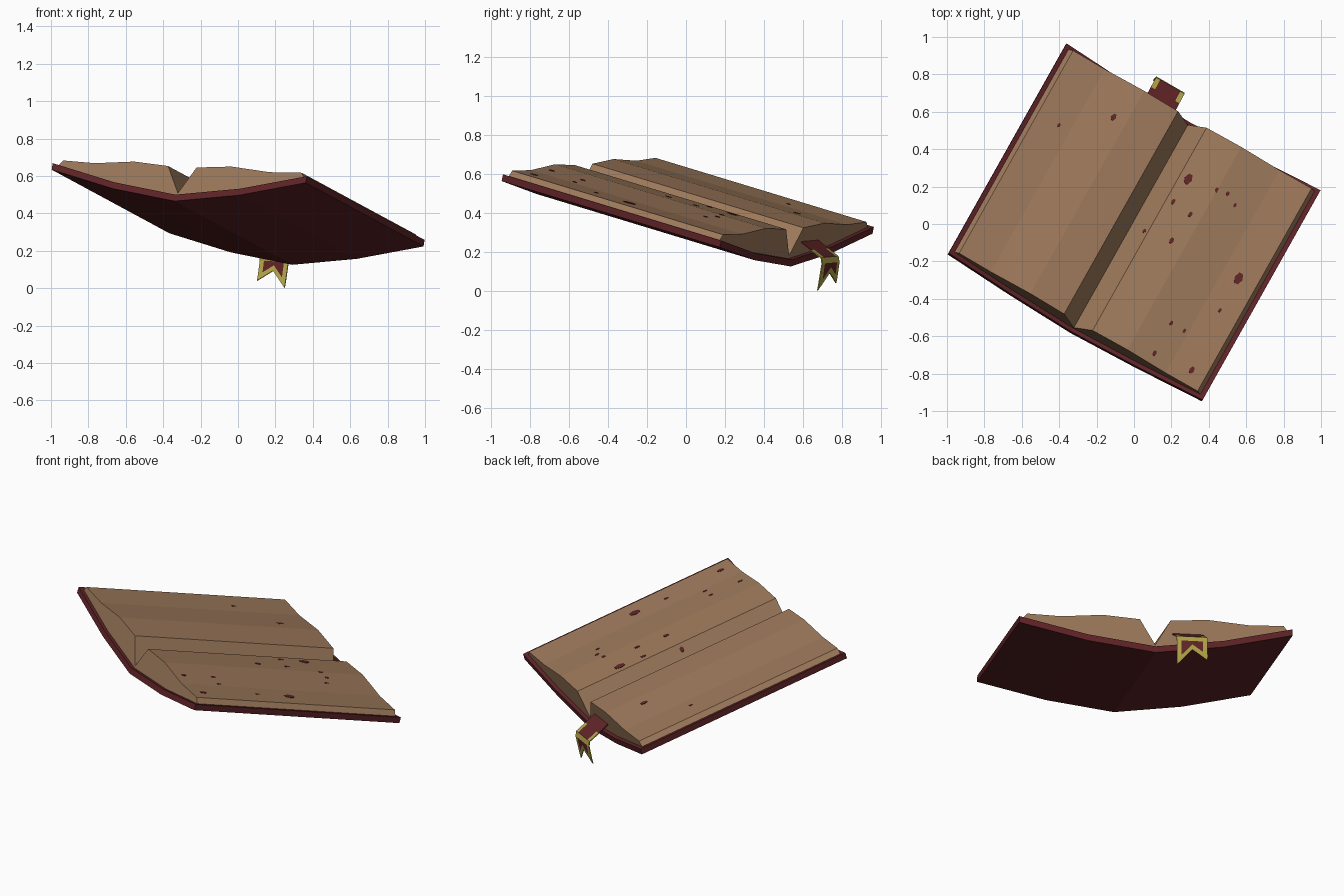
import bpy, bmesh, math
from mathutils import Vector, Matrix

if "Cube" in bpy.data.objects:
    bpy.data.objects.remove(bpy.data.objects["Cube"])

# Book frame: U across the spread, V along the spine, W out of the pages
O = Vector((-0.3175, -0.555, 0.5985))
V = Vector((0.474, 0.843, -0.256)).normalized()
U = Vector((0.864, -0.502, -0.044))
U = (U - V * U.dot(V)).normalized()
W = U.cross(V)
DEPTH = 1.33


def at(u, v, w):
    return O + U * u + V * v + W * w


def material(name, rgb):
    m = bpy.data.materials.new(name)
    m.diffuse_color = (*rgb, 1)
    m.use_nodes = True
    m.node_tree.nodes["Principled BSDF"].inputs["Base Color"].default_value = m.diffuse_color
    return m


PAPER = material("paper_tan", (0.335, 0.190, 0.104))
RED = material("leather_red", (0.115, 0.017, 0.020))
GOLD = material("trim_gold", (0.44, 0.37, 0.065))


def finish(name, bm, mats):
    bmesh.ops.recalc_face_normals(bm, faces=bm.faces[:])
    me = bpy.data.meshes.new(name)
    bm.to_mesh(me)
    bm.free()
    for m in mats:
        me.materials.append(m)
    ob = bpy.data.objects.new(name, me)
    bpy.context.collection.objects.link(ob)
    return ob


def prism(name, profile, v0, v1, mat):
    """Extrude a closed (u, w) profile along the spine."""
    bm = bmesh.new()
    a, b = ([bm.verts.new(at(u, v, w)) for u, w in profile] for v in (v0, v1))
    bm.faces.new(a)
    bm.faces.new(b)
    for i in range(len(a)):
        j = (i + 1) % len(a)
        bm.faces.new((a[i], a[j], b[j], b[i]))
    return finish(name, bm, [mat])


def mirrored(half):
    """Half profile starting at the spine (u = 0) -> full left-to-right line."""
    return [(-u, w) for u, w in reversed(half[1:])] + half


# Cover: bowed slab, two panels per side
under = [(0, -0.138), (0.39, -0.087), (0.785, 0.0)]
T = 0.036
prism("cover", mirrored(under) +
      list(reversed(mirrored([(u, w + T) for u, w in under]))), 0, DEPTH, RED)

# Page block: two wavy halves with a deep gutter
page = [(0, -0.088), (0.088, 0.058), (0.30, 0.073), (0.54, 0.053),
        (0.737, 0.059), (0.762, 0.028)]
seat = [(0, -0.106), (0.39, -0.055), (0.76, 0.026)]
prism("pages", mirrored(page) + list(reversed(mirrored(seat))),
      0.022, DEPTH - 0.022, PAPER)

# Ribbon bookmark: leaves the page ends, folds over and hangs with a forked tail
uc, hw, border = -0.186, 0.088, 0.026
cols = [-hw, -hw + border, 0, hw - border, hw]
path = [(1.27, -0.004), (1.375, -0.045), (1.44, -0.068), (1.452, -0.095)]


def tip(c):
    return -0.221 - 0.016 * c / hw + 0.075 * (1 - abs(c) / hw)


bm = bmesh.new()
rows = [[bm.verts.new(at(uc + c, v, w)) for c in cols] for v, w in path]
for lift in (0.03, 0):
    rows.append([bm.verts.new(at(uc + c, 1.458, tip(c) + lift)) for c in cols])
for r in range(len(rows) - 1):
    for c in range(4):
        f = bm.faces.new((rows[r][c], rows[r][c + 1], rows[r + 1][c + 1], rows[r + 1][c]))
        gold = r > 0 and (c in (0, 3) or r in (2, 4))
        f.material_index = int(gold)
ribbon = finish("ribbon_bookmark", bm, [RED, GOLD])
sol = ribbon.modifiers.new("thickness", 'SOLIDIFY')
sol.thickness = 0.006
sol.offset = 0

# Red blots on the paper: (top-view x, y, radius)
blots = [(.29, .24, .028), (.56, -.29, .03), (.20, -.09, .016), (.31, -.78, .018),
         (-.11, .57, .018), (.21, .12, .014), (.30, .05, .014), (.44, .18, .012),
         (.50, .16, .012), (.20, -.53, .012), (.27, -.57, .011), (.11, -.69, .014),
         (.06, -.03, .011), (-.40, .53, .011), (.46, -.46, .011), (.54, .10, .011)]


def page_height(u):
    u = abs(u)
    for (a, wa), (b, wb) in zip(page, page[1:]):
        if a <= u <= b:
            return wa + (wb - wa) * (u - a) / (b - a), (wb - wa) / (b - a)
    return page[-1][1], 0


bm = bmesh.new()
inv = Matrix(((U.x, V.x), (U.y, V.y))).inverted()
for x, y, r in blots:
    d = Vector((x, y)) - O.xy - W.xy * 0.062
    u, v = inv @ d
    w, slope = page_height(u)
    slope *= math.copysign(1, u)
    ring = []
    for i in range(6):
        du, dv = 0.75 * r * math.cos(i * math.pi / 3), 1.2 * r * math.sin(i * math.pi / 3)
        ring.append((u + du, v + dv, w + slope * du))
    low = [bm.verts.new(at(a, b, c - 0.002)) for a, b, c in ring]
    top = [bm.verts.new(at(a, b, c + 0.002)) for a, b, c in ring]
    bm.faces.new(low)
    bm.faces.new(top)
    for i in range(6):
        j = (i + 1) % 6
        bm.faces.new((low[i], low[j], top[j], top[i]))
finish("page_blots", bm, [RED])
